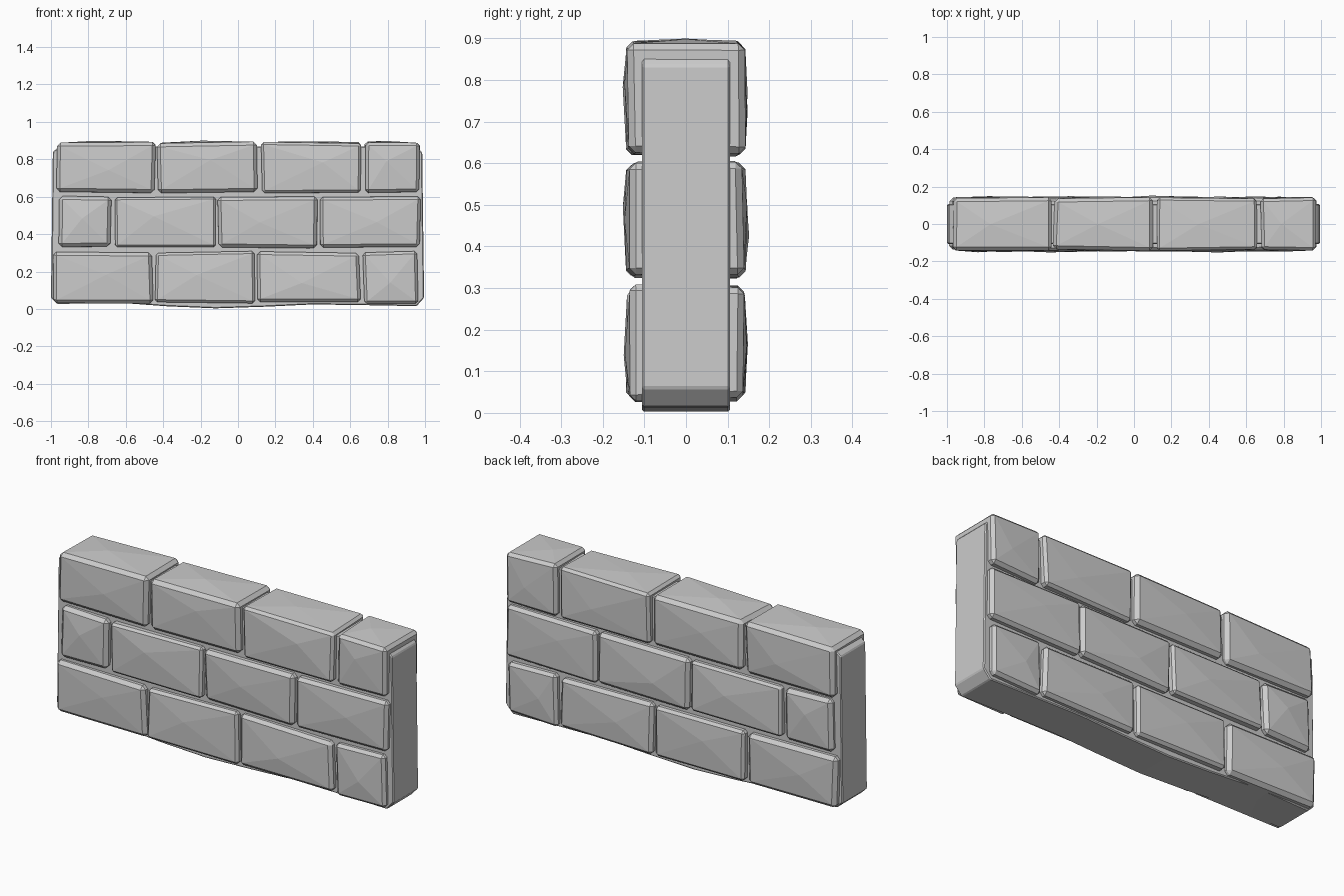
import bpy, bmesh, random
from mathutils import Vector

if "Cube" in bpy.data.objects:
    bpy.data.objects.remove(bpy.data.objects["Cube"])

random.seed(4)


def finish(bm, name):
    bmesh.ops.recalc_face_normals(bm, faces=bm.faces[:])
    mesh = bpy.data.meshes.new(name)
    bm.to_mesh(mesh)
    bm.free()
    obj = bpy.data.objects.new(name, mesh)
    bpy.context.collection.objects.link(obj)
    return obj


def bevel(bm, width):
    bmesh.ops.bevel(bm, geom=bm.edges[:], offset=width, offset_type='OFFSET',
                    segments=1, profile=0.5, affect='EDGES')


def stone(name, x0, x1, z0, z1, top_bulge):
    """Chipped block: uneven corners, chamfered edges, faceted bulging faces."""
    bm = bmesh.new()
    bmesh.ops.create_cube(bm, size=1)
    for v in bm.verts:
        sx, sy, sz = (1 if c > 0 else -1 for c in v.co)
        v.co = Vector(((x1 if sx > 0 else x0) - sx * random.uniform(0, 0.012),
                       sy * random.uniform(0.134, 0.145),
                       (z1 if sz > 0 else z0) - sz * random.uniform(0, 0.012)))
    bevel(bm, random.uniform(0.012, 0.019))
    bm.normal_update()
    # raise an off-centre point on front, back and (for the cap row) top
    big = [f for f in bm.faces if abs(f.normal.y) > 0.9
           or (top_bulge and f.normal.z > 0.9)]
    for f in big:
        n = f.normal.copy()
        c = bmesh.ops.poke(bm, faces=[f])['verts'][0]
        c.co += n * random.uniform(0.006, 0.011)
        c.co.x += random.uniform(-0.15, 0.15) * (x1 - x0)
        if abs(n.y) > 0.9:
            c.co.z += random.uniform(-0.05, 0.05)
    return finish(bm, name)


# Mortar core: uneven outline extruded through the wall
outline = [(-1.0, 0.06), (-0.965, 0.026), (-0.65, 0.034), (-0.38, 0.014),
           (-0.12, 0.003), (0.15, 0.012), (0.4, 0.024), (0.68, 0.02),
           (0.955, 0.015), (0.995, 0.06), (0.985, 0.835), (0.955, 0.868),
           (-0.955, 0.868), (-0.99, 0.84)]
bm = bmesh.new()
face = bm.faces.new([bm.verts.new((x, -0.106, z)) for x, z in outline])
ext = bmesh.ops.extrude_face_region(bm, geom=[face])
for v in ext['geom']:
    if isinstance(v, bmesh.types.BMVert):
        v.co.y = 0.106
core = finish(bm, "mortar_core")
chamfer = core.modifiers.new("chamfer", 'BEVEL')
chamfer.width, chamfer.segments = 0.005, 1

# Courses of stones: bottom z, top z, left and right ends
courses = [
    ("bottom", 0.026, 0.31, [(-0.99, -0.45), (-0.445, 0.097), (0.1, 0.657), (0.665, 0.965)]),
    ("middle", 0.322, 0.607, [(-0.962, -0.672), (-0.662, -0.118), (-0.113, 0.43), (0.433, 0.98)]),
    ("top", 0.615, 0.896, [(-0.975, -0.438), (-0.435, 0.11), (0.118, 0.66), (0.672, 0.98)]),
]
for row, z0, z1, spans in courses:
    for i, (x0, x1) in enumerate(spans):
        stone(f"{row}_stone_{i + 1}", x0, x1, z0, z1, row == "top")
